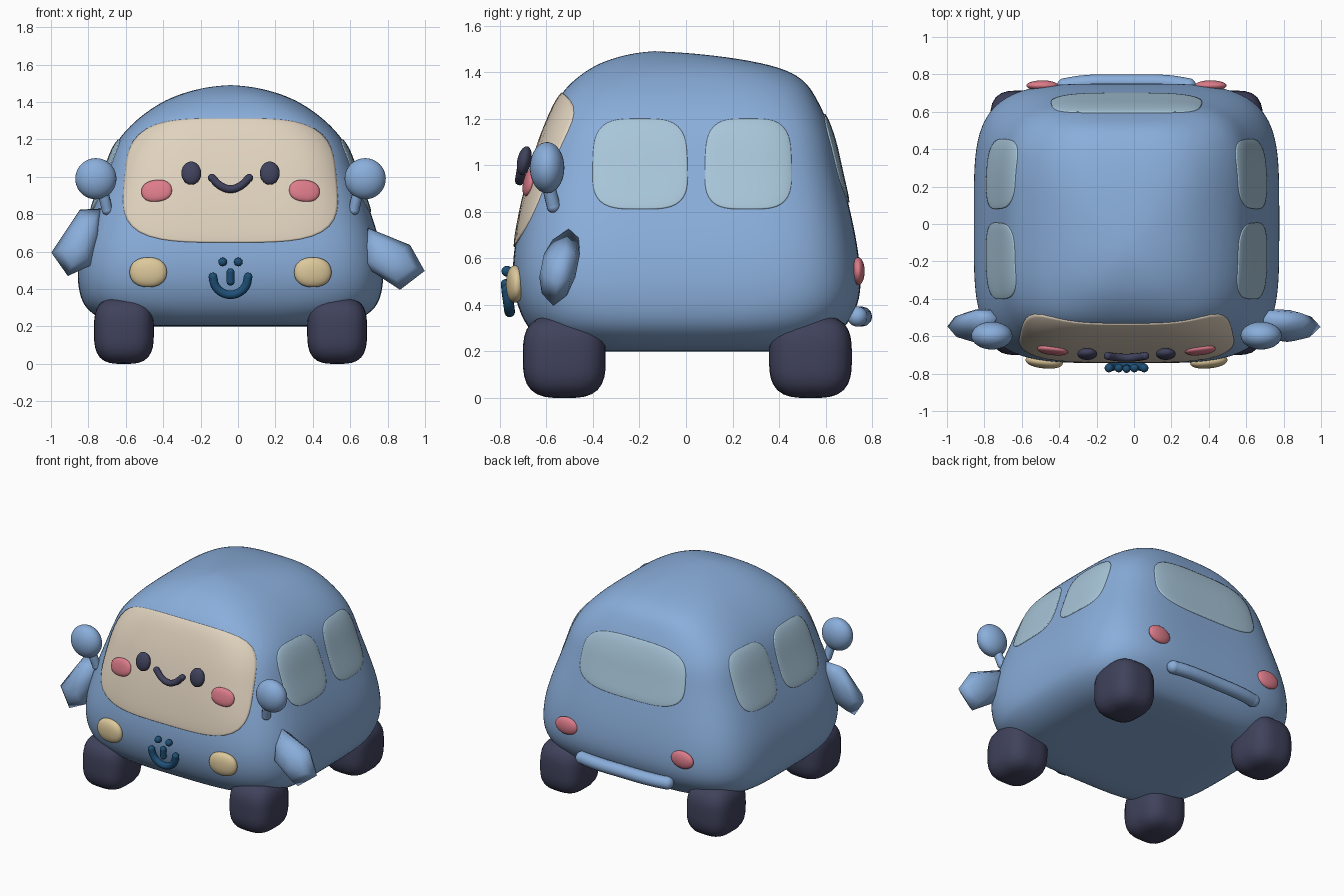
import bpy, bmesh
from math import sin, cos, pi, copysign
from mathutils import Vector, Euler
from mathutils.bvhtree import BVHTree

CX = -0.04  # the car body's centre line

if "Cube" in bpy.data.objects:
    bpy.data.objects.remove(bpy.data.objects["Cube"])


def material(name, r, g, b):
    lin = [((c / 255 + 0.055) / 1.055) ** 2.4 for c in (r, g, b)] + [1]
    m = bpy.data.materials.new(name)
    m.use_nodes = True
    m.diffuse_color = lin
    m.node_tree.nodes["Principled BSDF"].inputs["Base Color"].default_value = lin
    return m


BLUE = material("body blue", 138, 174, 219)
CREAM = material("face cream", 224, 210, 190)
GLASS = material("window glass", 168, 198, 217)
DARK = material("tyre dark", 64, 66, 92)
PINK = material("cheek pink", 220, 124, 138)
YELLOW = material("headlight yellow", 220, 200, 155)
NAVY = material("ornament navy", 30, 80, 120)


def spow(v, e):
    return copysign(abs(v) ** e, v)


def finish(name, bm, mat):
    bmesh.ops.recalc_face_normals(bm, faces=bm.faces)
    me = bpy.data.meshes.new(name)
    bm.to_mesh(me)
    bm.free()
    me.materials.append(mat)
    me.shade_smooth()
    ob = bpy.data.objects.new(name, me)
    bpy.context.collection.objects.link(ob)
    return ob


def bridge(bm, rings):
    for a, b in zip(rings, rings[1:]):
        n = len(a)
        for i in range(n):
            bm.faces.new((a[i], a[(i + 1) % n], b[(i + 1) % n], b[i]))


def fan(bm, ring, point):
    c = bm.verts.new(point)
    for i in range(len(ring)):
        bm.faces.new((ring[i], ring[(i + 1) % len(ring)], c))


def blob(name, loc, size, mat, power=2.0, rot=(0, 0, 0)):
    """Ellipsoid, squarer for a higher power."""
    bm = bmesh.new()
    bmesh.ops.create_uvsphere(bm, u_segments=32, v_segments=20, radius=1)
    for v in bm.verts:
        k = sum(abs(c) ** power for c in v.co) ** (-1 / power)
        p = Vector(c * k * s for c, s in zip(v.co, size))
        p.rotate(Euler(rot))
        v.co = p + Vector(loc)
    return finish(name, bm, mat)


def tube(name, points, radius, mat):
    """Round-ended tube along a smooth path."""
    cu = bpy.data.curves.new(name, "CURVE")
    cu.dimensions = "3D"
    cu.bevel_depth = radius
    cu.bevel_resolution = 4
    cu.resolution_u = 8
    sp = cu.splines.new("BEZIER")
    sp.bezier_points.add(len(points) - 1)
    for bp, p in zip(sp.bezier_points, points):
        bp.co = p
        bp.handle_left_type = bp.handle_right_type = "AUTO"
    cu.materials.append(mat)
    ob = bpy.data.objects.new(name, cu)
    bpy.context.collection.objects.link(ob)
    for end, p in (("start", points[0]), ("end", points[-1])):
        blob(f"{name}_{end}", p, [radius] * 3, mat)
    return ob


# Body: stacked rounded sections (height, half width, front y, back y, squareness)
SECTIONS = [
    (0.20, 0.45, -0.40, 0.42, 4), (0.205, 0.60, -0.55, 0.55, 4),
    (0.24, 0.70, -0.62, 0.62, 4), (0.30, 0.78, -0.68, 0.68, 4.3),
    (0.38, 0.81, -0.72, 0.735, 4.5), (0.48, 0.82, -0.745, 0.755, 4.5),
    (0.60, 0.81, -0.745, 0.745, 4.5), (0.72, 0.78, -0.725, 0.725, 4.5),
    (0.85, 0.735, -0.70, 0.695, 4.5), (1.0, 0.68, -0.66, 0.66, 4.5),
    (1.1, 0.65, -0.63, 0.64, 4.5), (1.2, 0.605, -0.59, 0.605, 4.3),
    (1.3, 0.51, -0.545, 0.555, 4), (1.36, 0.43, -0.49, 0.515, 3.6),
    (1.41, 0.35, -0.425, 0.44, 3.2), (1.45, 0.25, -0.35, 0.29, 2.8),
    (1.48, 0.13, -0.24, 0.06, 2.4),
]
bm = bmesh.new()
rings = []
for z, hw, yf, yb, n in SECTIONS:
    ring = []
    for i in range(48):
        a = 2 * pi * (i + 0.5) / 48
        k = (abs(cos(a)) ** n + abs(sin(a)) ** n) ** (-1 / n)
        ring.append(bm.verts.new((CX + hw * k * cos(a),
                                  (yf + yb) / 2 + (yb - yf) / 2 * k * sin(a), z)))
    rings.append(ring)
bridge(bm, rings)
fan(bm, rings[0], (CX, 0, 0.2))
fan(bm, rings[-1], (CX, -0.14, 1.492))
body = finish("body", bm, BLUE)
sub = body.modifiers.new("smooth", "SUBSURF")
sub.levels = sub.render_levels = 2
bpy.context.view_layer.update()
TREE = BVHTree.FromObject(body, bpy.context.evaluated_depsgraph_get())


def plate(name, centre, across, look, hw, hh, power, mat, taper=0.0):
    """Thin rounded plate laid on the body surface."""
    bm = bmesh.new()
    across, look = Vector(across), Vector(look)

    def on_body(u, v, lift):
        start = Vector(centre) + across * u * hw * (1 - taper * v) + Vector((0, 0, v * hh))
        hit, normal, _, _ = TREE.ray_cast(start - look * 2, look)
        return hit + normal * lift

    rings = []
    for r in (0.12, 0.25, 0.4, 0.55, 0.7, 0.8, 0.88, 0.94, 0.98, 1.0, 1.004):
        ring = []
        for i in range(64):
            a = 2 * pi * i / 64
            k = r * (abs(cos(a)) ** power + abs(sin(a)) ** power) ** (-1 / power)
            lift = -0.004 if r > 1 else 0.009 - 0.004 * r ** 12
            ring.append(bm.verts.new(on_body(k * cos(a), k * sin(a), lift)))
        rings.append(ring)
    bridge(bm, rings)
    fan(bm, rings[0], on_body(0, 0, 0.009))
    ob = finish(name, bm, mat)
    # keep the plate facing outwards
    if ob.data.polygons[0].normal.dot(look) > 0:
        ob.data.flip_normals()


# Face panel and windows
plate("face_panel", (CX, 0, 0.98), (1, 0, 0), (0, 1, 0), 0.565, 0.33, 3.7, CREAM, 0.05)
plate("rear_window", (CX, 0, 1.03), (1, 0, 0), (0, -1, 0), 0.40, 0.19, 3.4, GLASS, 0.04)
for side, s in (("left", 1), ("right", -1)):
    for name, y, hw in (("front", -0.197, 0.203), ("rear", 0.267, 0.185)):
        plate(f"{side}_{name}_window", (CX, y, 1.005), (0, 1, 0), (-s, 0, 0),
              hw, 0.193, 3.6, GLASS, 0.03)

# Paired parts
for side, s in (("left", 1), ("right", -1)):
    for end, y in (("front", -0.523), ("rear", 0.535)):
        blob(f"{side}_{end}_wheel", (CX + s * 0.57, y, 0.178), (0.16, 0.178, 0.178), DARK, 3.2)
    blob(f"{side}_mirror", (CX + s * 0.72, -0.597, 0.99), (0.11, 0.074, 0.11), BLUE)
    tube(f"{side}_mirror_stem", [(CX + s * 0.69, -0.595, 0.95), (CX + s * 0.675, -0.585, 0.89),
                                 (CX + s * 0.66, -0.57, 0.825)], 0.029, BLUE)
    blob(f"{side}_headlight", (CX + s * 0.44, -0.735, 0.49), (0.10, 0.037, 0.08), YELLOW,
         2.2, (0, 0, s * 0.1))
    blob(f"{side}_tail_light", (CX + s * 0.45, 0.74, 0.545), (0.085, 0.028, 0.06), PINK)
    blob(f"{side}_eye", (CX + s * 0.21, -0.695, 1.02), (0.053, 0.03, 0.063), DARK,
         2, (-0.2, 0, 0))
    blob(f"{side}_cheek", (CX + s * 0.395, -0.675, 0.925), (0.082, 0.022, 0.059), PINK,
         2.3, (-0.22, s * 0.1, s * 0.1))
    blob(f"{side}_ornament_eye", (CX + s * 0.042, -0.77, 0.545), [0.023] * 3, NAVY)

# Smile, front ornament and rear bumper
tube("smile", [(CX + u * 0.1, -0.705 - 0.01 * (1 - u * u), 0.935 + 0.06 * u * u)
               for u in (-1, -0.5, 0, 0.5, 1)], 0.021, DARK)
tube("ornament_nose", [(CX, -0.775, 0.49), (CX, -0.77, 0.44)], 0.021, NAVY)
tube("ornament_smile", [(CX + 0.094 * cos(a), -0.77 - 0.012 * sin(a), 0.465 + 0.095 * sin(a))
                        for a in [pi * (1 + k / 6) for k in range(7)]], 0.023, NAVY)
tube("rear_bumper", [(CX + u * 0.33, 0.757 - 0.02 * u ** 4, 0.35)
                     for u in (-1, -0.7, 0, 0.7, 1)], 0.043, BLUE)


# Arms: faceted mitts built from a six-sided outline
def arm(name, outline):
    bm = bmesh.new()
    mid = sum((Vector(p) for p in outline), Vector((0, 0))) / len(outline)
    rings = []
    for dy, k in ((-0.085, 0.3), (-0.06, 0.7), (0, 1), (0.05, 0.75), (0.07, 0.3)):
        ring = []
        for p in outline:
            q = mid + (Vector(p) - mid) * k
            ring.append(bm.verts.new((q.x, -0.535 + dy + 0.2 * (q.y - mid.y), q.y)))
        rings.append(ring)
    bridge(bm, rings)
    bm.faces.new(rings[0])
    bm.faces.new(rings[-1])
    finish(name, bm, BLUE)


arm("left_arm", [(0.695, 0.727), (0.92, 0.636), (0.998, 0.497),
                 (0.866, 0.396), (0.663, 0.53), (0.66, 0.65)])
arm("right_arm", [(-0.735, 0.83), (-0.845, 0.825), (-0.998, 0.595),
                  (-0.91, 0.47), (-0.79, 0.525), (-0.73, 0.70)])
